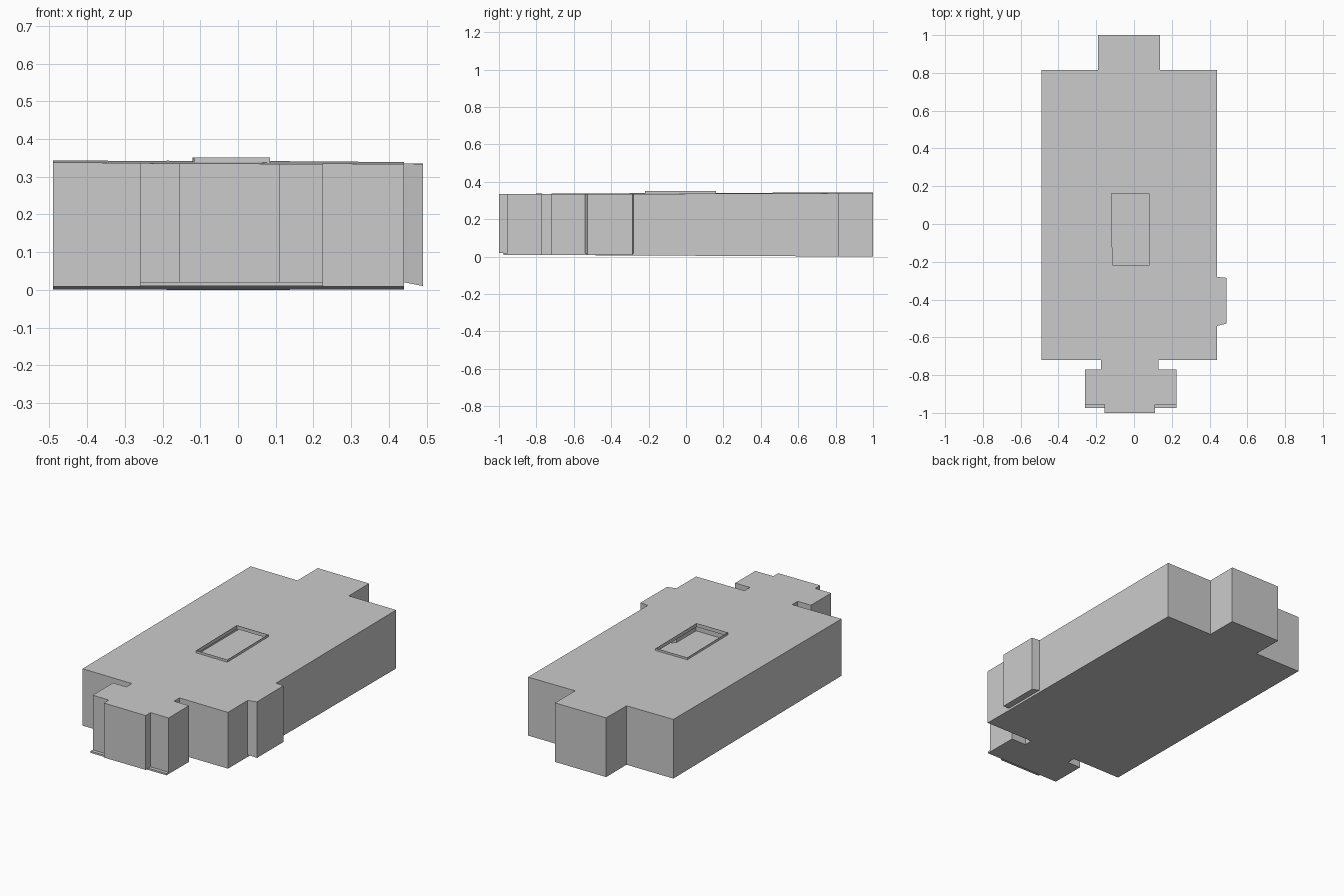
import bpy, bmesh

if "Cube" in bpy.data.objects:
    bpy.data.objects.remove(bpy.data.objects["Cube"])


def prism(name, outline, low, high, bottom=True, top=True):
    """Extrude a counter-clockwise plan outline; low/high are functions of (x, y)."""
    bm = bmesh.new()
    lo = [bm.verts.new((x, y, low(x, y))) for x, y in outline]
    hi = [bm.verts.new((x, y, high(x, y))) for x, y in outline]
    n = len(outline)
    for i in range(n):
        j = (i + 1) % n
        bm.faces.new((lo[i], lo[j], hi[j], hi[i]))
    if bottom:
        bm.faces.new(lo[::-1])
    if top:
        bm.faces.new(hi)
    mesh = bpy.data.meshes.new(name)
    bm.to_mesh(mesh)
    bm.free()
    ob = bpy.data.objects.new(name, mesh)
    bpy.context.collection.objects.link(ob)
    return ob


def flat(z):
    return lambda x, y: z


def roof_height(x, y):
    return 0.338 + 0.0035 * y - 0.004 * x


# Plan pieces shared by walls, roof and slab
front_left = [(-0.49, -0.72), (-0.175, -0.72), (-0.175, -0.77), (-0.26, -0.77)]
front_right = [(0.225, -0.77), (0.13, -0.77), (0.13, -0.72), (0.44, -0.72)]
back = [(0.44, 0.815), (0.138, 0.815), (0.138, 1.0), (-0.19, 1.0),
        (-0.19, 0.815), (-0.49, 0.815)]
bay_front = [(-0.26, -0.955), (-0.157, -0.955), (-0.157, -1.0),
             (0.11, -1.0), (0.11, -0.955), (0.225, -0.955)]
side_bump = [(0.44, -0.54), (0.49, -0.527), (0.49, -0.285), (0.44, -0.28)]
plan = front_left + bay_front + front_right + side_bump + back

# Hollow wall shell with interior floor; the side bump drops slightly lower
prism("walls", plan, lambda x, y: 0.01 if x > 0.45 else 0.02, flat(0.33), top=False)

# Floor slab with a plain rectangular bay
slab_plan = front_left + [(-0.26, -0.975), (0.225, -0.975)] + front_right + back
prism("floor_slab", slab_plan, lambda x, y: 0.005 - 0.005 * y, flat(0.02))

# Gently tilted roof with a skylight opening
roof = prism("roof", plan, flat(0.33), roof_height)
opening = [(-0.115, -0.217), (0.084, -0.217), (0.08, 0.16), (-0.12, 0.16)]
cutter = prism("skylight_cutter", opening, flat(0.28), flat(0.4))
cutter.hide_render = True
mod = roof.modifiers.new("skylight_opening", 'BOOLEAN')
mod.operation = 'DIFFERENCE'
mod.solver = 'EXACT'
mod.object = cutter
bpy.context.view_layer.objects.active = roof
bpy.ops.object.modifier_apply(modifier=mod.name)
bpy.data.objects.remove(cutter)

# Thin raised curb around the skylight
curb = prism("skylight_curb", opening, flat(0.331), flat(0.351), bottom=False, top=False)
thick = curb.modifiers.new("thickness", 'SOLIDIFY')
thick.thickness = 0.003
thick.offset = 0
